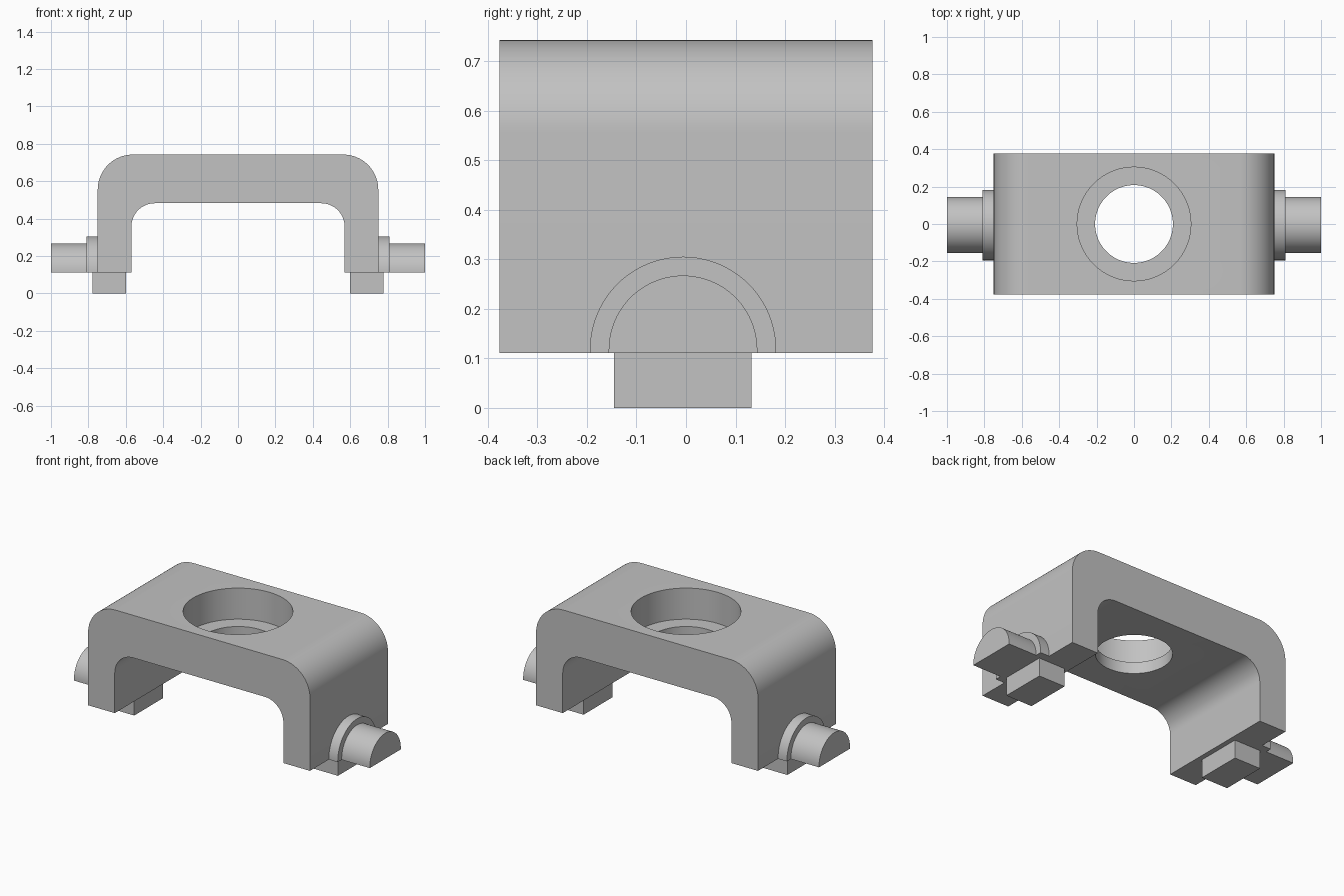
import bpy, bmesh
from math import sin, cos, pi, radians
from mathutils import Vector

if "Cube" in bpy.data.objects:
    bpy.data.objects.remove(bpy.data.objects["Cube"])

grey = bpy.data.materials.new("plain grey")
grey.use_nodes = True
grey.diffuse_color = (0.54, 0.54, 0.54, 1)
grey.node_tree.nodes["Principled BSDF"].inputs["Base Color"].default_value = grey.diffuse_color

BASE = 0.111      # underside of the legs and pins
PIN_Y = -0.006    # pin axis, slightly off centre


def arc(cx, cz, r, start, end, n):
    angles = [radians(start + (end - start) * i / n) for i in range(n + 1)]
    return [(cx + r * cos(a), cz + r * sin(a)) for a in angles]


def extrude(name, points, travel):
    """Solid made by sweeping a closed outline along a straight line."""
    bm = bmesh.new()
    face = bm.faces.new([bm.verts.new(p) for p in points])
    swept = bmesh.ops.extrude_face_region(bm, geom=[face])["geom"]
    verts = [g for g in swept if isinstance(g, bmesh.types.BMVert)]
    bmesh.ops.translate(bm, verts=verts, vec=Vector(travel))
    bmesh.ops.recalc_face_normals(bm, faces=bm.faces)
    mesh = bpy.data.meshes.new(name)
    bm.to_mesh(mesh)
    bm.free()
    obj = bpy.data.objects.new(name, mesh)
    bpy.context.collection.objects.link(obj)
    mesh.materials.append(grey)
    return obj


def smooth(obj):
    bpy.ops.object.select_all(action="DESELECT")
    obj.select_set(True)
    bpy.context.view_layer.objects.active = obj
    bpy.ops.object.shade_smooth_by_angle(angle=radians(30))


# Bridge: rounded arch swept from front to back
outline = [(0.75, BASE)] + arc(0.563, 0.555, 0.187, 0, 90, 20)
outline += arc(-0.563, 0.555, 0.187, 90, 180, 20) + [(-0.75, BASE), (-0.57, BASE)]
outline += arc(-0.445, 0.357, 0.125, 180, 90, 16)
outline += arc(0.445, 0.357, 0.125, 90, 0, 16) + [(0.57, BASE)]
bridge = extrude("bridge", [(x, -0.376, z) for x, z in outline], (0, 0.752, 0))

# Stepped hole: wide recess above, narrower bore right through
for name, radius, low in (("recess_cutter", 0.304, 0.552), ("bore_cutter", 0.208, 0.4)):
    ring = arc(0, 0, radius, 0, 360, 72)[:-1]
    cutter = extrude(name, [(x, y, low) for x, y in ring], (0, 0, 0.9 - low))
    cut = bridge.modifiers.new(name, "BOOLEAN")
    cut.operation = "DIFFERENCE"
    cut.solver = "EXACT"
    cut.object = cutter
    bpy.context.view_layer.objects.active = bridge
    bpy.ops.object.modifier_apply(modifier=name)
    bpy.data.objects.remove(cutter)
smooth(bridge)

for side, sign in (("left", 1), ("right", -1)):
    # Half-round collar and pin on the outside of each leg
    for part, radius, start, end in (("collar", 0.188, 0.75, 0.81), ("pin", 0.15, 0.81, 1.0)):
        half = [(PIN_Y + radius, BASE)] + arc(PIN_Y, 0.117, radius, 0, 180, 40)
        half.append((PIN_Y - radius, BASE))
        smooth(extrude(f"{side}_{part}", [(sign * start, y, z) for y, z in half],
                       (sign * (end - start), 0, 0)))

    # Square foot under each leg
    x0, x1, y0, y1 = sign * 0.6, sign * 0.777, -0.145, 0.132
    extrude(f"{side}_foot", [(x0, y0, 0), (x1, y0, 0), (x1, y1, 0), (x0, y1, 0)], (0, 0, BASE))
